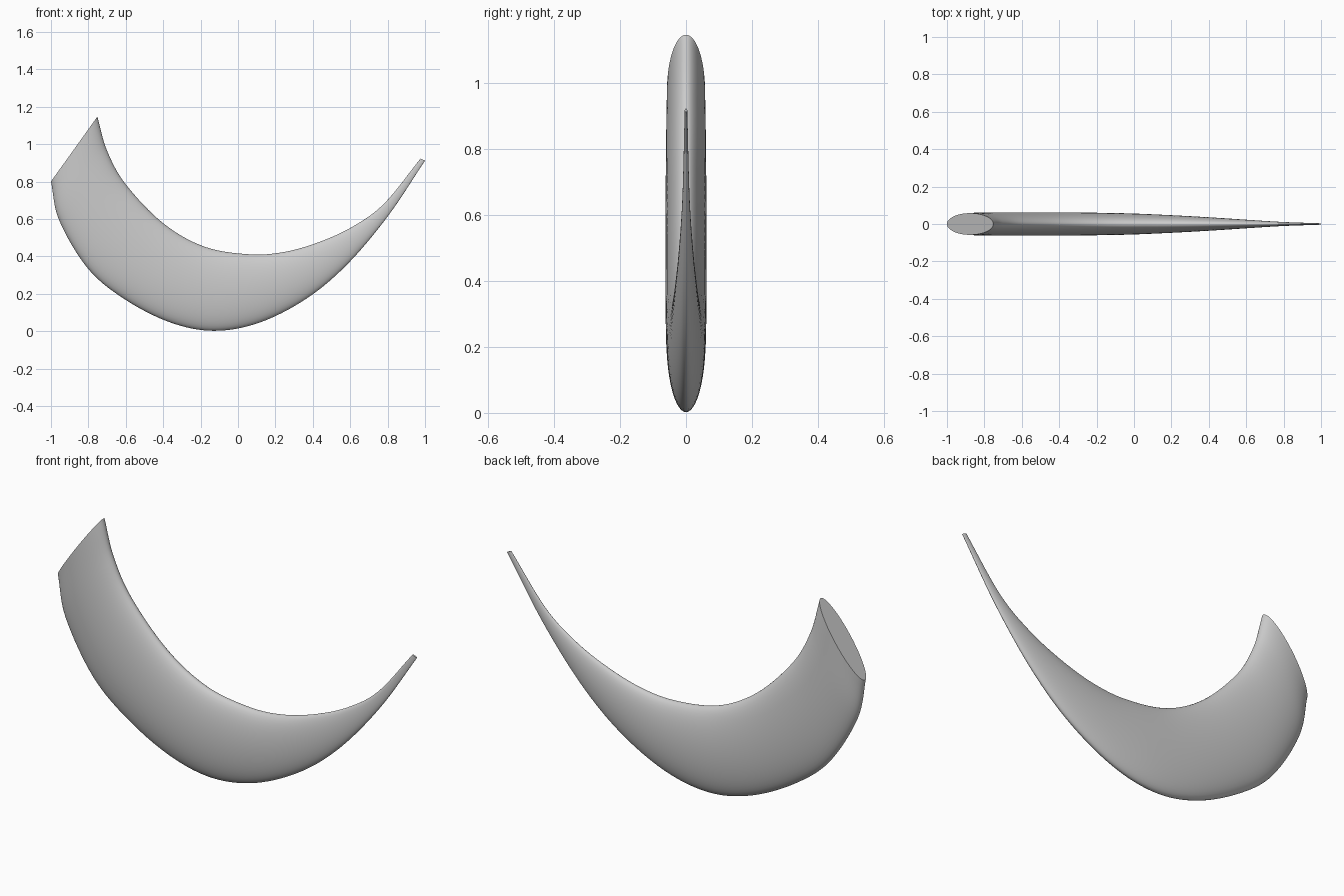
import bpy, bmesh, math
from mathutils import Vector

if "Cube" in bpy.data.objects:
    bpy.data.objects.remove(bpy.data.objects["Cube"])

# Stations along the horn: outer x, outer z, inner x, inner z, half thickness
STATIONS = [
    (-1.00, .800, -.752, 1.147, .058),
    (-.955, .590, -.700, .965, .061),
    (-.80, .332, -.600, .785, .062),
    (-.60, .167, -.400, .577, .062),
    (-.36, .046, -.180, .452, .061),
    (-.13, .002, .060, .411, .057),
    (.11, .044, .250, .424, .048),
    (.36, .170, .440, .479, .036),
    (.58, .353, .620, .563, .023),
    (.80, .613, .785, .686, .011),
    (1.00, .912, .976, .923, .004),
]
SIDES, STEPS = 48, 8


def smooth_path(points, steps):
    """Catmull-Rom samples through the stations."""
    pts = [Vector(p) for p in points]
    pts = [2 * pts[0] - pts[1]] + pts + [2 * pts[-1] - pts[-2]]
    out = []
    for i in range(1, len(pts) - 2):
        a, b, c, d = pts[i - 1:i + 3]
        for s in range(steps):
            t = s / steps
            out.append(.5 * (2 * b + (c - a) * t + (2 * a - 5 * b + 4 * c - d) * t * t
                             + (3 * b - a - 3 * c + d) * t ** 3))
    return out + [pts[-2]]


# Curved horn: elliptical sections lofted from the wide flat end to the thin tip
bm = bmesh.new()
rings = []
for ox, oz, ix, iz, w in smooth_path(STATIONS, STEPS):
    outer, inner = Vector((ox, 0, oz)), Vector((ix, 0, iz))
    mid, half = (outer + inner) / 2, (inner - outer) / 2
    ring = []
    for k in range(SIDES):
        a = 2 * math.pi * k / SIDES
        ring.append(bm.verts.new(mid + half * math.cos(a) + Vector((0, w * math.sin(a), 0))))
    rings.append(ring)
for r0, r1 in zip(rings, rings[1:]):
    for k in range(SIDES):
        n = (k + 1) % SIDES
        bm.faces.new((r0[k], r0[n], r1[n], r1[k]))
bm.faces.new(rings[0])
bm.faces.new(rings[-1])
bmesh.ops.recalc_face_normals(bm, faces=bm.faces)

mesh = bpy.data.meshes.new("curved_horn")
bm.to_mesh(mesh)
bm.free()
horn = bpy.data.objects.new("curved_horn", mesh)
bpy.context.collection.objects.link(horn)
bpy.context.view_layer.objects.active = horn
horn.select_set(True)
bpy.ops.object.shade_smooth_by_angle(angle=math.radians(40))
